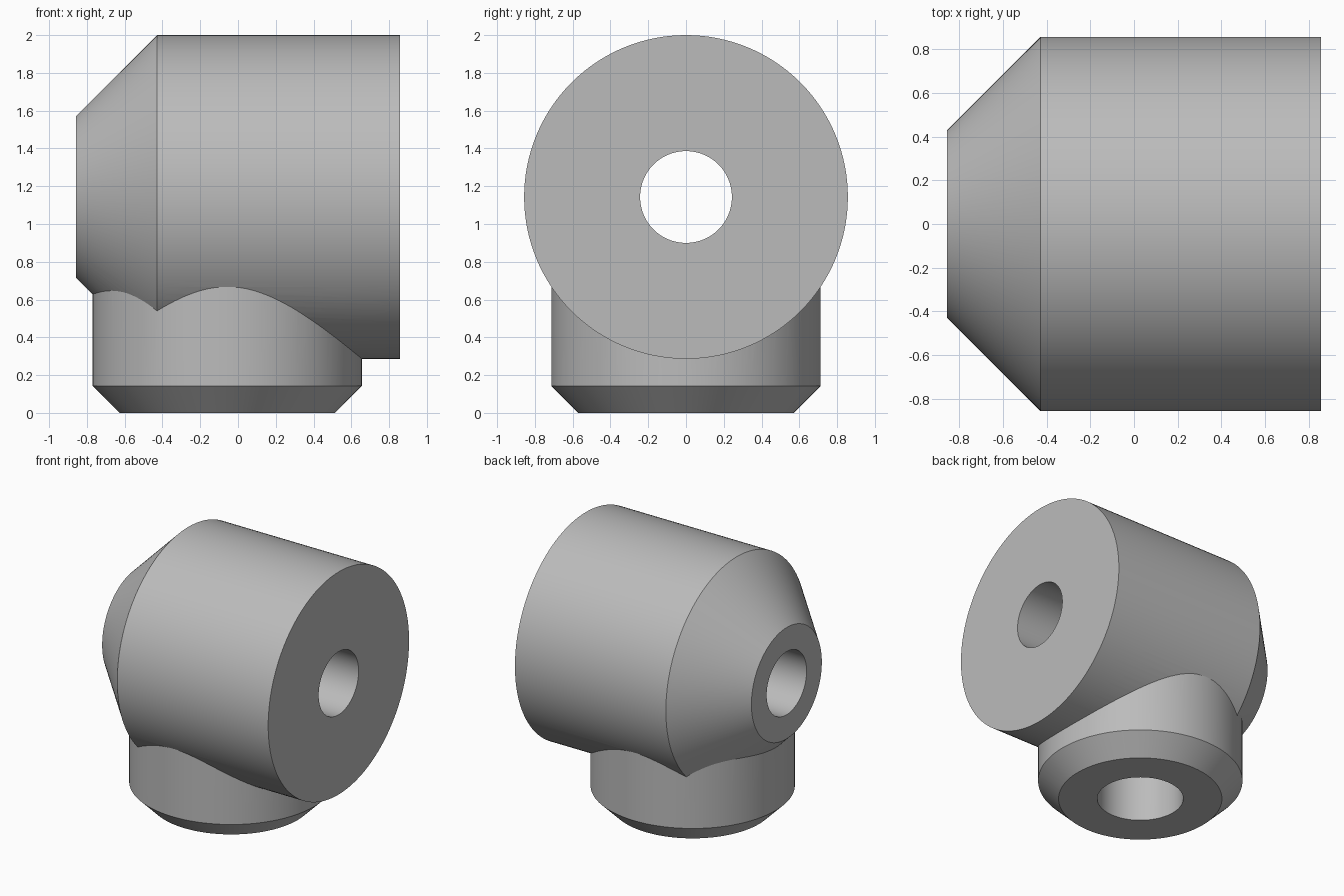
import bpy, bmesh, math
from mathutils import Matrix, Vector

cube = bpy.data.objects.get("Cube")
if cube:
    bpy.data.objects.remove(cube)

SEG = 128
AXIS_Z = 1.143      # height of the horizontal run
BRANCH_X = -0.057   # centre of the vertical branch
ALONG_X = Matrix.Translation((0, 0, AXIS_Z)) @ Matrix.Rotation(math.pi / 2, 4, 'Y')
ALONG_Z = Matrix.Translation((BRANCH_X, 0, 0))

steel = bpy.data.materials.new("plain grey")
steel.use_nodes = True
GREY = (0.5, 0.5, 0.5, 1)
steel.diffuse_color = GREY
steel.node_tree.nodes["Principled BSDF"].inputs["Base Color"].default_value = GREY


def turned(name, profile, matrix):
    """Solid of revolution from (radius, height) points, capped at both ends."""
    bm = bmesh.new()
    rings = []
    for r, h in profile:
        rings.append([bm.verts.new(Vector((r * math.cos(a), r * math.sin(a), h)))
                      for a in (2 * math.pi * i / SEG for i in range(SEG))])
    for low, high in zip(rings, rings[1:]):
        for i in range(SEG):
            j = (i + 1) % SEG
            bm.faces.new((low[i], low[j], high[j], high[i]))
    bm.faces.new(rings[0][::-1])
    bm.faces.new(rings[-1])
    bm.transform(matrix)
    bmesh.ops.recalc_face_normals(bm, faces=bm.faces[:])
    mesh = bpy.data.meshes.new(name)
    bm.to_mesh(mesh)
    bm.free()
    mesh.materials.append(steel)
    obj = bpy.data.objects.new(name, mesh)
    bpy.context.collection.objects.link(obj)
    return obj


# Solid run with a coned end, and the chamfered branch below it
body = turned("tee_body", [(0.4285, -0.857), (0.857, -0.4285), (0.857, 0.857)], ALONG_X)
branch = turned("branch", [(0.57, 0), (0.713, 0.143), (0.713, 1.1)], ALONG_Z)

# Bores through the run and up into it
run_bore = turned("run_bore", [(0.243, -1), (0.243, 1)], ALONG_X)
branch_bore = turned("branch_bore", [(0.3, -0.1), (0.3, AXIS_Z + 0.003)], ALONG_Z)

bpy.context.view_layer.objects.active = body
for helper, operation in ((branch, 'UNION'), (run_bore, 'DIFFERENCE'),
                          (branch_bore, 'DIFFERENCE')):
    mod = body.modifiers.new(helper.name, 'BOOLEAN')
    mod.object = helper
    mod.operation = operation
    mod.solver = 'EXACT'
    bpy.ops.object.modifier_apply(modifier=mod.name)
    bpy.data.objects.remove(helper)

# Smooth round walls, crisp machined edges
bpy.ops.object.select_all(action='DESELECT')
body.select_set(True)
bpy.ops.object.shade_smooth_by_angle(angle=math.radians(25))
